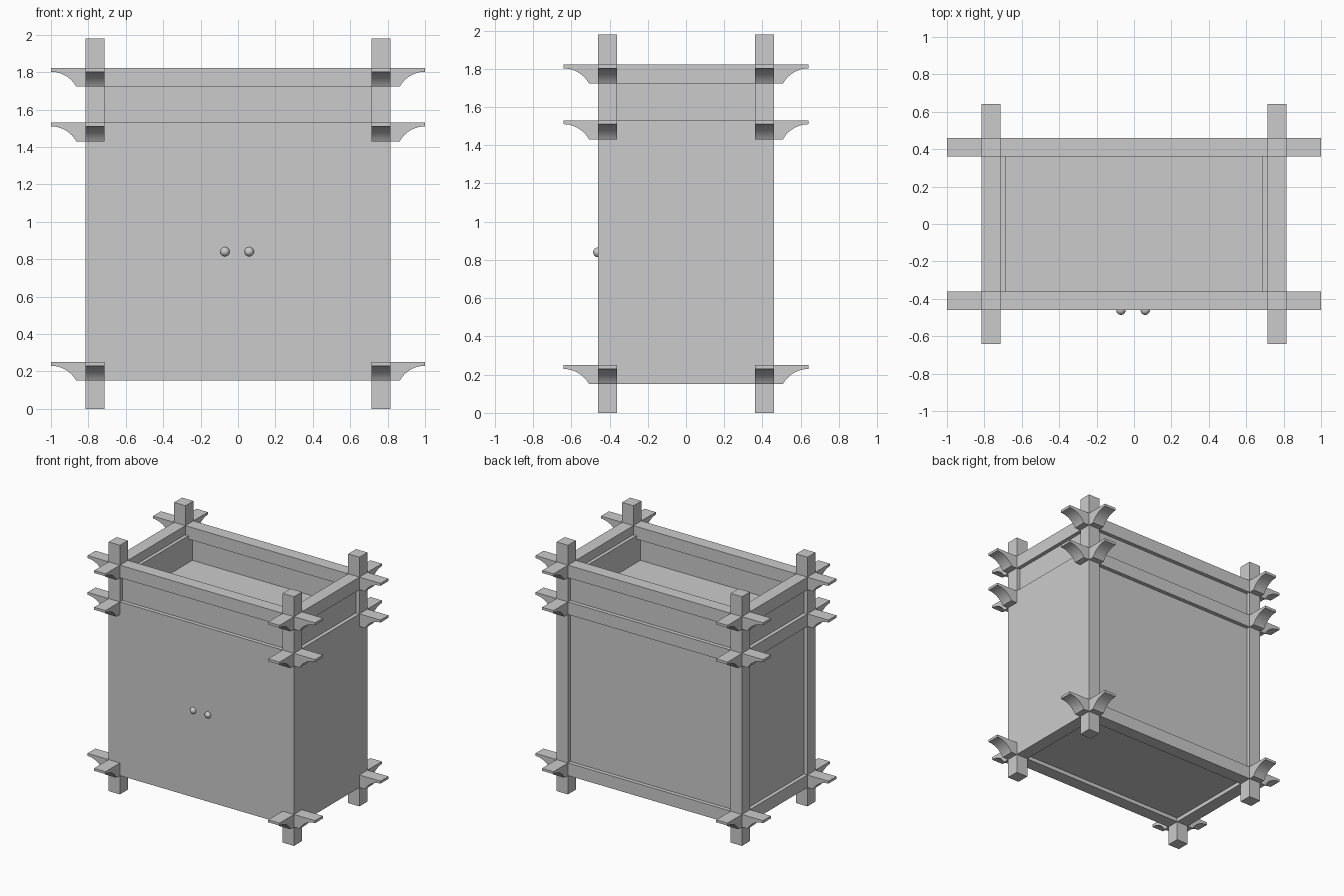
import bpy, bmesh, math

if "Cube" in bpy.data.objects:
    bpy.data.objects.remove(bpy.data.objects["Cube"])

W = 0.10              # timber thickness
PX, PY = 0.765, 0.411  # post centres


def finish(name, bm):
    bmesh.ops.recalc_face_normals(bm, faces=bm.faces)
    me = bpy.data.meshes.new(name)
    bm.to_mesh(me)
    bm.free()
    ob = bpy.data.objects.new(name, me)
    bpy.context.collection.objects.link(ob)
    return ob


def smooth(ob):
    bpy.ops.object.select_all(action='DESELECT')
    ob.select_set(True)
    bpy.context.view_layer.objects.active = ob
    bpy.ops.object.shade_smooth_by_angle(angle=math.radians(35))


def box(name, x, y, z):
    """Box from (min, max) pairs."""
    bm = bmesh.new()
    bmesh.ops.create_cube(bm, size=1)
    for v in bm.verts:
        for i, (lo, hi) in enumerate((x, y, z)):
            v.co[i] = lo if v.co[i] < 0 else hi
    return finish(name, bm)


def beam(name, half, top, offset, along_y=False):
    """Timber whose two ends are hollowed underneath by a cove."""
    run, rise = 0.135, 0.08
    r = (run ** 2 + rise ** 2) / (2 * rise)
    sweep = math.asin(run / r)
    cove = []
    for i in range(13):
        a = sweep * (1 - i / 12)
        cove.append((half - r * math.sin(a), top - W + rise - r + r * math.cos(a)))
    right = cove + [(half, top)]
    profile = right + [(-u, z) for u, z in reversed(right)]
    bm = bmesh.new()
    face = bm.faces.new([bm.verts.new((u, offset - W / 2, z)) for u, z in profile])
    ext = bmesh.ops.extrude_face_region(bm, geom=[face])
    for v in ext['geom']:
        if isinstance(v, bmesh.types.BMVert):
            v.co.y += W
    if along_y:
        for v in bm.verts:
            v.co.x, v.co.y = v.co.y, v.co.x
    smooth(finish(name, bm))


# Corner posts
for sx, nx in ((-1, "left"), (1, "right")):
    for sy, ny in ((-1, "front"), (1, "back")):
        cx, cy = sx * PX, sy * PY
        box(f"{ny}_{nx}_post", (cx - W / 2, cx + W / 2), (cy - W / 2, cy + W / 2), (0, 1.98))

# Three rings of crossing beams
for level, top in (("lower", 0.25), ("middle", 1.53), ("upper", 1.822)):
    for s, n in ((-1, "front"), (1, "back")):
        beam(f"{level}_{n}_beam", 1.0, top, s * PY)
    for s, n in ((-1, "left"), (1, "right")):
        beam(f"{level}_{n}_beam", 0.642, top, s * PX, along_y=True)

# Recessed wall panels
for s, n in ((-1, "front"), (1, "back")):
    box(f"{n}_panel", (-0.75, 0.75), sorted((s * 0.41, s * 0.43)), (0.19, 1.76))
for s, n in ((-1, "left"), (1, "right")):
    box(f"{n}_panel", sorted((s * 0.688, s * 0.785)), (-0.41, 0.41), (0.19, 1.75))

# Flush front door and right side cladding
ix, iy = PX - W / 2, PY - W / 2
box("front_door", (-ix, ix), (-PY - W / 2, -0.43), (0.25, 1.43))
box("right_cladding", (0.785, PX + W / 2), (-iy, iy), (0.25, 1.43))

# Floor and sunken top
box("floor", (-0.74, 0.74), (-0.42, 0.42), (0.18, 0.21))
box("sunken_top", (-0.70, 0.70), (-0.415, 0.415), (1.50, 1.535))

# Door knobs
for s, n in ((-1, "left"), (1, "right")):
    bm = bmesh.new()
    bmesh.ops.create_uvsphere(bm, u_segments=24, v_segments=12, radius=0.025)
    knob = finish(f"{n}_knob", bm)
    knob.location = (-0.005 + s * 0.065, -0.461, 0.84)
    smooth(knob)
